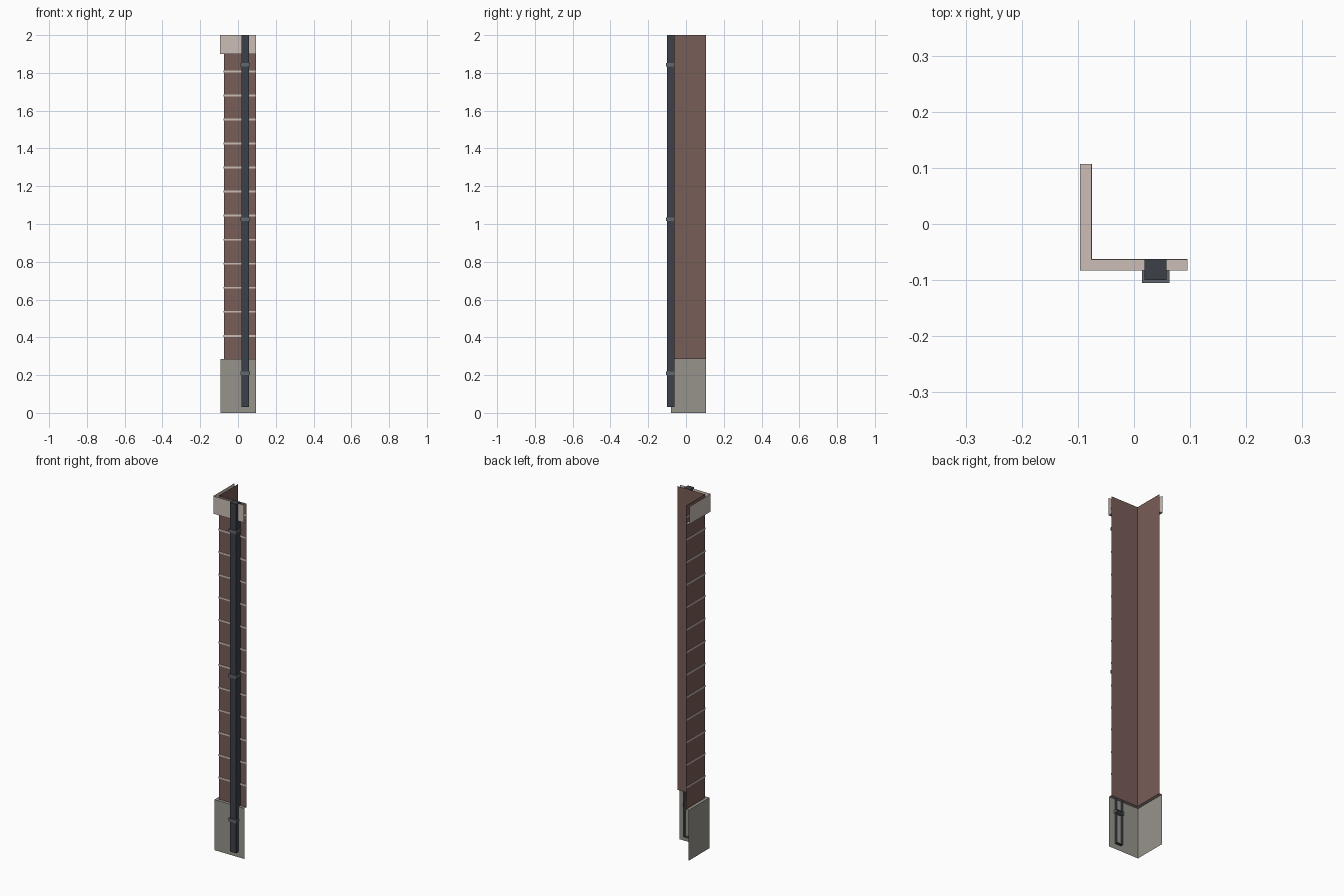
import bpy
import bmesh
from mathutils import Matrix, Vector

if "Cube" in bpy.data.objects:
    bpy.data.objects.remove(bpy.data.objects["Cube"], do_unlink=True)


def material(name, rgb):
    linear = [((c / 255 + 0.055) / 1.055) ** 2.4 for c in rgb] + [1]
    mat = bpy.data.materials.new(name)
    mat.use_nodes = True
    mat.diffuse_color = linear
    mat.node_tree.nodes["Principled BSDF"].inputs["Base Color"].default_value = linear
    return mat


brick = material("brick brown", (121, 93, 87))
pale = material("pale stone", (203, 190, 182))
grey = material("grey stone", (151, 148, 139))
dark = material("dark metal", (60, 65, 72))
steel = material("bracket metal", (98, 104, 111))

# Inner corner of the two walls and their free ends
CORNER_X, CORNER_Y = -0.075, -0.062
END_X, END_Y = 0.095, 0.107


def add_object(name, bm, mat):
    mesh = bpy.data.meshes.new(name)
    bm.to_mesh(mesh)
    bm.free()
    mesh.materials.append(mat)
    obj = bpy.data.objects.new(name, mesh)
    bpy.context.collection.objects.link(obj)
    return obj


def corner_sweep(name, profile, mat):
    """Sweep an open (outward offset, height) profile along both walls."""
    bm = bmesh.new()
    rows = []
    for out, z in profile:
        x, y = CORNER_X - out, CORNER_Y - out
        path = [(END_X, y, z), (x, y, z), (x, END_Y, z)]
        rows.append([bm.verts.new(p) for p in path])
    for low, high in zip(rows, rows[1:]):
        for i in range(2):
            bm.faces.new((low[i + 1], low[i], high[i], high[i + 1]))
    return add_object(name, bm, mat)


def open_back_box(name, low, high, mat):
    """Box without the face that lies against the wall."""
    low, high = Vector(low), Vector(high)
    bm = bmesh.new()
    bmesh.ops.create_cube(bm, size=1, matrix=Matrix.Translation((low + high) / 2)
                          @ Matrix.Diagonal((high - low).to_4d()))
    bm.normal_update()
    back = [f for f in bm.faces if f.normal.y > 0.9]
    bmesh.ops.delete(bm, geom=back, context='FACES')
    return add_object(name, bm, mat)


# Walls, plinth with top ledge, and cornice with underside
corner_sweep("brick_walls", [(0, 0.285), (0, 2)], brick)
corner_sweep("plinth", [(0.017, 0), (0.017, 0.285), (0, 0.285)], grey)
corner_sweep("cornice", [(0, 1.9), (0.021, 1.9), (0.021, 2)], pale)

# Horizontal joint strips
for i in range(13):
    z = 0.408 + i * 0.1272
    corner_sweep(f"joint_strip_{i + 1}",
                 [(0, z - 0.005), (0.002, z - 0.005), (0.002, z + 0.005), (0, z + 0.005)],
                 pale)

# Drainpipe and its brackets
open_back_box("drainpipe", (0.019, -0.1, 0.03), (0.058, CORNER_Y, 2), dark)
for i, z in enumerate((0.21, 1.025, 1.843)):
    open_back_box(f"pipe_bracket_{i + 1}", (0.014, -0.105, z - 0.009),
                  (0.063, CORNER_Y, z + 0.009), steel)
